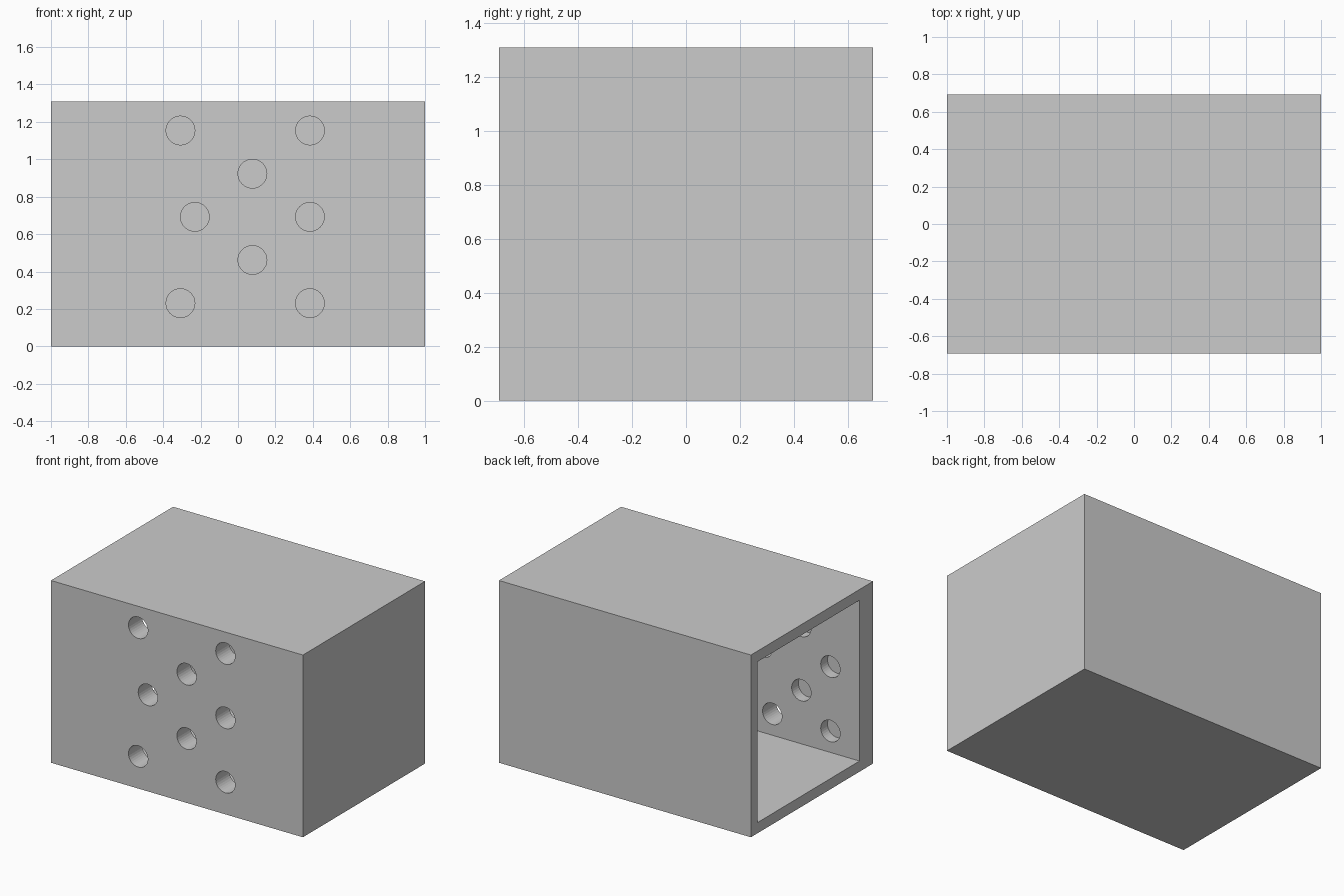
import bpy, bmesh
from math import pi
from mathutils import Matrix, Vector

if "Cube" in bpy.data.objects:
    bpy.data.objects.remove(bpy.data.objects["Cube"])

U = 1 / 13                      # design unit: wall thickness and hole radius
X, Y, H = 13 * U, 9 * U, 17 * U  # half length, half depth, height


def make_object(name, bm):
    mesh = bpy.data.meshes.new(name)
    bm.to_mesh(mesh)
    bm.free()
    ob = bpy.data.objects.new(name, mesh)
    bpy.context.collection.objects.link(ob)
    return ob


def box(name, lo, hi):
    lo, hi = Vector(lo), Vector(hi)
    bm = bmesh.new()
    bmesh.ops.create_cube(bm, size=1, matrix=Matrix.Translation((lo + hi) / 2)
                          @ Matrix.Diagonal((*(hi - lo), 1)))
    return make_object(name, bm)


def drills(name, centres, y0, y1):
    bm = bmesh.new()
    for x, z in centres:
        m = Matrix.Translation((x * U, (y0 + y1) / 2, z * U)) @ Matrix.Rotation(pi / 2, 4, 'X')
        bmesh.ops.create_cone(bm, cap_ends=True, segments=32, radius1=U, radius2=U,
                              depth=y1 - y0, matrix=m)
    return make_object(name, bm)


def cut(target, cutter):
    mod = target.modifiers.new(cutter.name, 'BOOLEAN')
    mod.operation, mod.solver, mod.object = 'DIFFERENCE', 'EXACT', cutter
    bpy.context.view_layer.objects.active = target
    bpy.ops.object.modifier_apply(modifier=mod.name)
    bpy.data.objects.remove(cutter)


# Outer case, front wall twice as thick as the others
case = box("case", (-X, -Y, 0), (X, Y, H))

# Cavity open at the left end
cut(case, box("cavity", (-X - U, -Y + 2 * U, U), (X - U, Y - U, H - U)))

# Round holes right through the front wall
front_holes = [(-4, 3), (-4, 15), (-3, 9), (1, 6), (1, 12), (5, 3), (5, 9), (5, 15)]
cut(case, drills("front_holes", front_holes, -Y - U, -Y + 3 * U))

# Shallow blind pockets on the inside of the front wall
pockets = [(-10, 3), (-10, 9), (-10, 15), (-7, 6), (-7, 12)]
cut(case, drills("inner_pockets", pockets, -Y + U, -Y + 3 * U))
